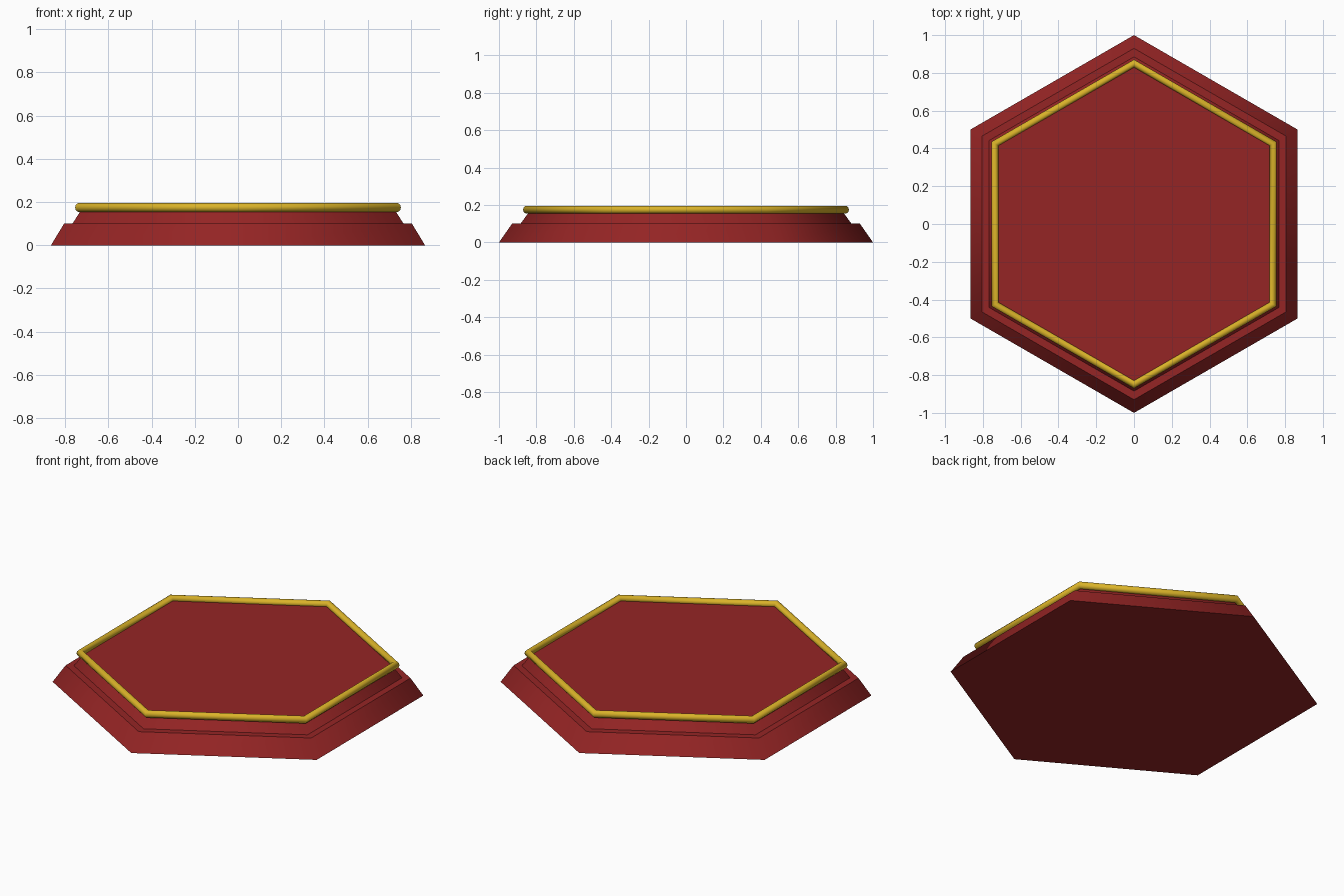
import bpy, bmesh, math

if "Cube" in bpy.data.objects:
    bpy.data.objects.remove(bpy.data.objects["Cube"])


def material(name, rgb):
    m = bpy.data.materials.new(name)
    m.diffuse_color = (*rgb, 1.0)
    m.use_nodes = True
    m.node_tree.nodes["Principled BSDF"].inputs["Base Color"].default_value = m.diffuse_color
    return m


red = material("deep red", (0.30, 0.018, 0.018))
gold = material("gold", (0.70, 0.45, 0.022))


def finish(bm, name, mat):
    bmesh.ops.recalc_face_normals(bm, faces=bm.faces)
    me = bpy.data.meshes.new(name)
    bm.to_mesh(me)
    bm.free()
    me.materials.append(mat)
    ob = bpy.data.objects.new(name, me)
    bpy.context.collection.objects.link(ob)


def hexagon(bm, radius, z):
    """Six corners with points on the front and back."""
    return [bm.verts.new((radius * math.cos(math.radians(30 + 60 * i)),
                          radius * math.sin(math.radians(30 + 60 * i)), z))
            for i in range(6)]


def bridge(bm, a, b):
    n = len(a)
    for i in range(n):
        bm.faces.new((a[i], a[(i + 1) % n], b[(i + 1) % n], b[i])).smooth = True


def tapered_slab(name, r0, z0, r1, z1):
    """Hexagonal frustum: softly shaded sides, crisp rims, flat caps."""
    bm = bmesh.new()
    low, high = hexagon(bm, r0, z0), hexagon(bm, r1, z1)
    bridge(bm, low, high)
    for cap in (bm.faces.new(low[::-1]), bm.faces.new(high)):
        for e in cap.edges:
            e.smooth = False
    finish(bm, name, red)


# Stepped platform
tapered_slab("lower_step", 1.0, 0.0, 0.93, 0.10)
tapered_slab("upper_step", 0.885, 0.10, 0.835, 0.168)

# Gold tube around the rim
bm = bmesh.new()
SIDES, TUBE = 12, 0.021
loops = []
for k in range(SIDES):
    a = 2 * math.pi * k / SIDES
    loops.append(hexagon(bm, 0.85 + TUBE * math.cos(a), 0.175 + TUBE * math.sin(a)))
for k in range(SIDES):
    bridge(bm, loops[k], loops[(k + 1) % SIDES])
finish(bm, "rim_trim", gold)
